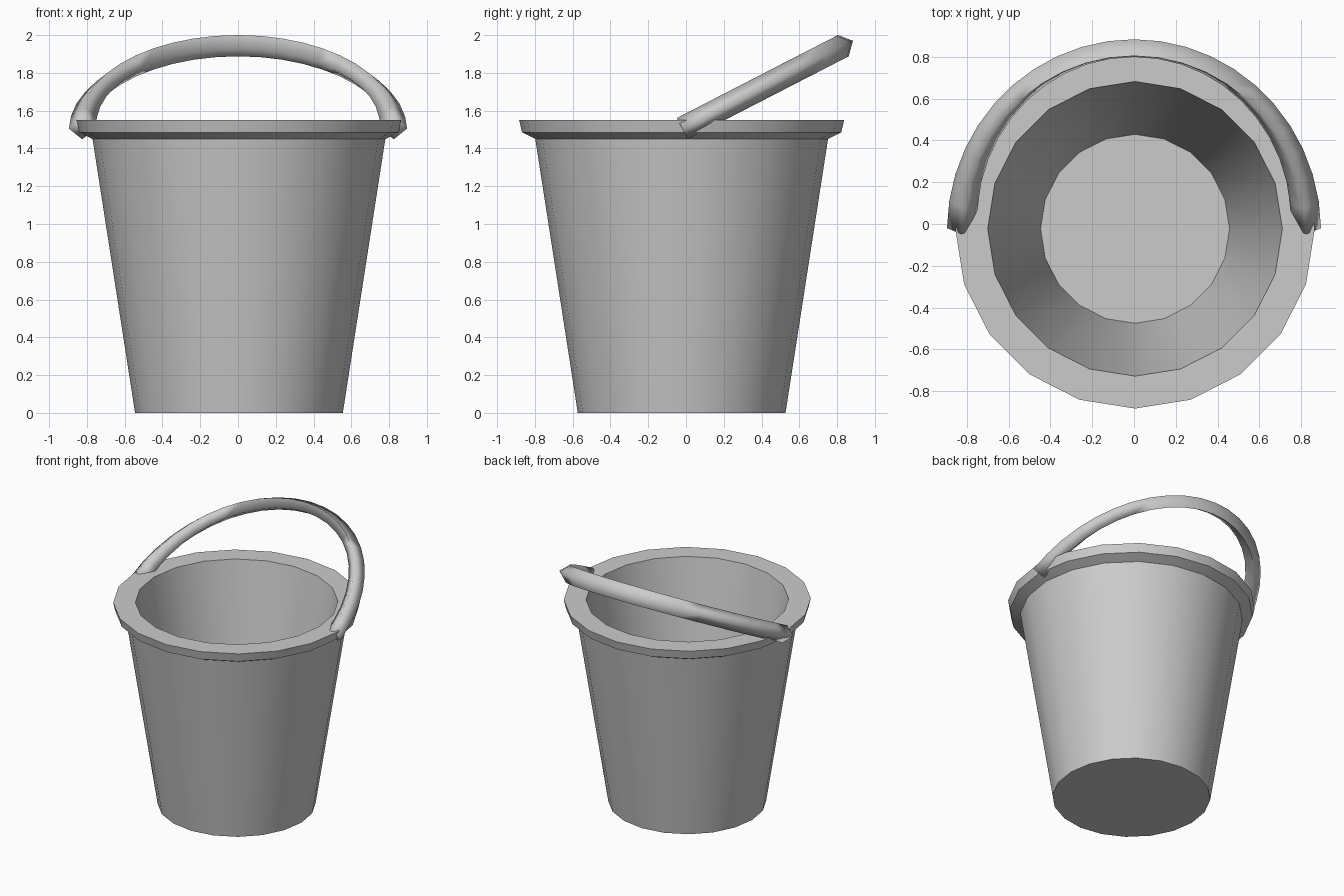
import bpy, bmesh
from math import sin, cos, pi, radians
from mathutils import Vector

if "Cube" in bpy.data.objects:
    bpy.data.objects.remove(bpy.data.objects["Cube"])


def make_object(name, rings, closed):
    """Skin a list of rings (each a closed loop of points); cap or close the ends."""
    bm = bmesh.new()
    loops = [[bm.verts.new(p) for p in ring] for ring in rings]
    n = len(loops[0])
    for a, b in zip(loops, loops[1:]):
        for i in range(n):
            j = (i + 1) % n
            bm.faces.new((a[i], a[j], b[j], b[i]))
    bm.faces.new(loops[0][::-1])
    bm.faces.new(loops[-1])
    bmesh.ops.recalc_face_normals(bm, faces=bm.faces)
    mesh = bpy.data.meshes.new(name)
    bm.to_mesh(mesh)
    bm.free()
    obj = bpy.data.objects.new(name, mesh)
    bpy.context.collection.objects.link(obj)
    bpy.ops.object.select_all(action='DESELECT')
    obj.select_set(True)
    bpy.context.view_layer.objects.active = obj
    bpy.ops.object.shade_smooth_by_angle(angle=radians(closed))
    return obj


# Bucket: 20-sided profile from the outer base, over the rim, to the inner floor
CX, CY, SIDES = 0.005, -0.023, 20
profile = [(0.55, 0.0), (0.775, 1.45), (0.845, 1.485), (0.86, 1.55),
           (0.705, 1.55), (0.452, 0.06)]
make_object("bucket", [
    [(CX + r * cos(2 * pi * i / SIDES), CY + r * sin(2 * pi * i / SIDES), z)
     for i in range(SIDES)] for r, z in profile], 30)

# Handle: four-sided tube swept along a tilted half loop, thicker at its ends
tilt = radians(27)
normal = Vector((0, -sin(tilt), cos(tilt)))
SEGS = 22
rings = []
for k in range(SEGS + 1):
    t = pi * k / SEGS
    s = sin(t)
    centre = Vector((0.825 * cos(t), -0.02 + 0.853 * s, 1.505 + 0.439 * s))
    out = Vector((cos(t), s * cos(tilt), s * sin(tilt)))
    outer = 0.070 - 0.013 * s
    inner = 0.075 - 0.037 * s
    rings.append([centre + out * outer, centre + normal * 0.063,
                  centre - out * inner, centre - normal * 0.063])
make_object("handle", rings, 100)
